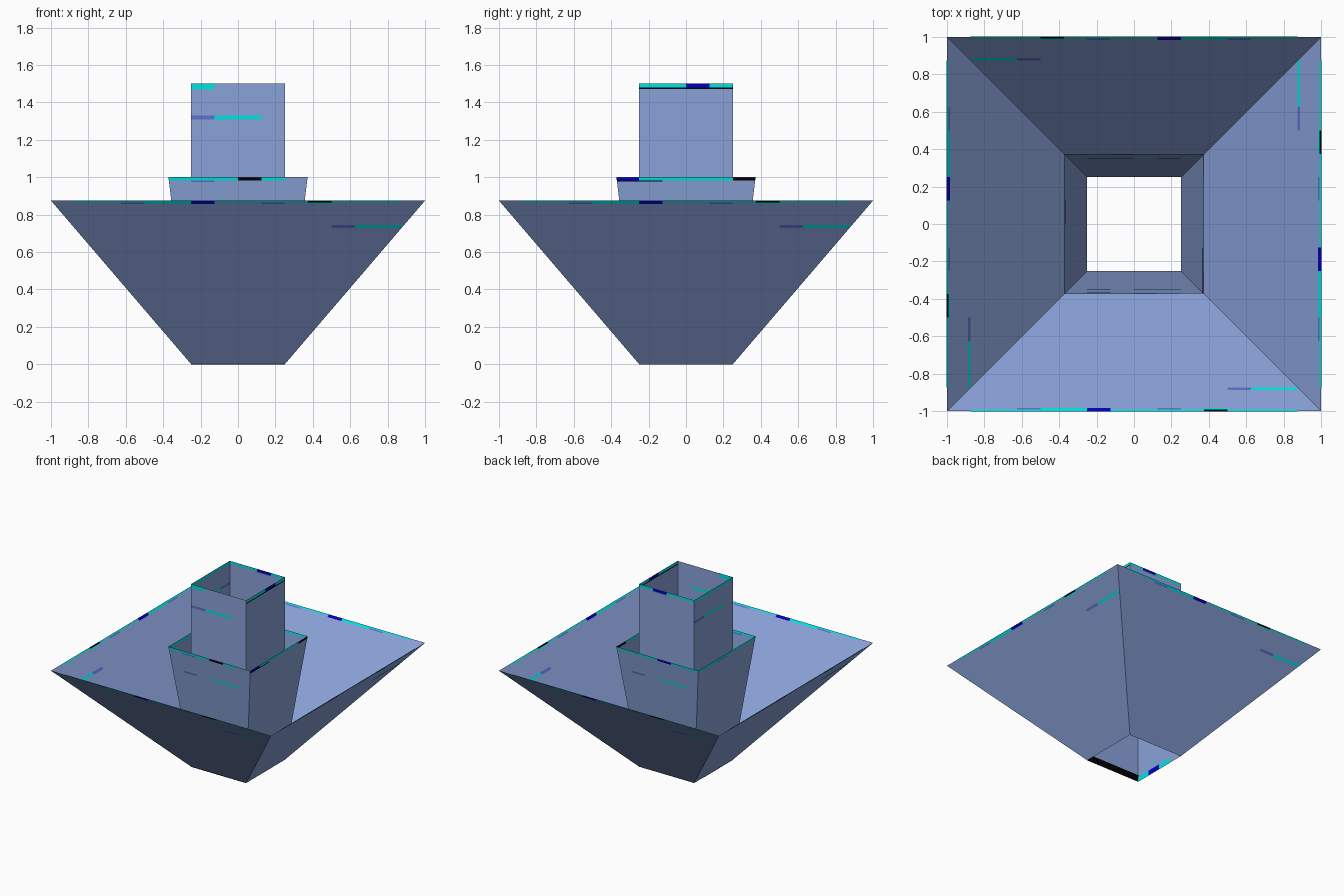
import bpy
import bmesh
from mathutils import Matrix, Vector

if "Cube" in bpy.data.objects:
    bpy.data.objects.remove(bpy.data.objects["Cube"])


def lin(r, g, b):
    f = lambda c: c / 12.92 if c <= 0.04045 else ((c + 0.055) / 1.055) ** 2.4
    return (f(r / 255), f(g / 255), f(b / 255), 1)


def material(name, rgb):
    m = bpy.data.materials.new(name)
    m.diffuse_color = lin(*rgb)
    m.use_nodes = True
    m.node_tree.nodes["Principled BSDF"].inputs["Base Color"].default_value = m.diffuse_color
    return m


MATS = [material("periwinkle", (138, 162, 217)), material("cyan", (0, 228, 225)),
        material("deep blue", (0, 0, 195)), material("black", (2, 2, 4)),
        material("violet", (100, 108, 205))]
CODE = {"c": 1, "d": 2, "k": 3, "v": 4}
TEXEL = 0.125


def tube(name, bottom, top, height, sides):
    """Open square tube; sides lists stripes (start, depth, thickness, code)
    for front, right, back and left, painted as thin plates on both faces."""
    bm = bmesh.new()
    slant = ((top - bottom) ** 2 + height ** 2) ** 0.5
    normal = Vector((0, -height, bottom - top)) / slant
    for k, stripes in enumerate(sides):
        turn = Matrix.Rotation(k * 1.5707963268, 3, "Z")

        def half(d):
            return top + (bottom - top) * d / slant

        def quad(u0, u1, d0, d1, offset, mat):
            pts = []
            for u, d in ((u0, d1), (u1, d1), (u1, d0), (u0, d0)):
                w = half(d)
                p = Vector((max(-w, min(w, u)), -w, height * (1 - d / slant)))
                pts.append(bm.verts.new(turn @ (p + normal * offset)))
            if offset < 0:
                pts.reverse()
            bm.faces.new(pts).material_index = mat

        quad(-9, 9, 0, slant, 0, 0)
        for start, depth, thick, code in stripes:
            for i, c in enumerate(code):
                if c in CODE:
                    u = start + i * TEXEL
                    for s in (1, -1):
                        quad(u, u + TEXEL, depth, depth + thick, s * 0.002, CODE[c])
    bmesh.ops.remove_doubles(bm, verts=bm.verts, dist=0.0002)
    mesh = bpy.data.meshes.new(name)
    bm.to_mesh(mesh)
    bm.free()
    for m in MATS:
        mesh.materials.append(m)
    ob = bpy.data.objects.new(name, mesh)
    bpy.context.collection.objects.link(ob)


# Wide flared bowl, the same markings on all four sides
bowl = [(-1, 0, 0.012, ".cccccdcccckccc."), (-1, 0.012, 0.01, "...vccd..v.c...."),
        (0.5, 0.17, 0.02, "vcc")]
tube("outer_bowl", 0.25, 1.0, 0.875, [bowl] * 4)

# Slightly flared collar
low = (-0.25, 0.17, 0.016, "v.cc")
tube("middle_collar", 0.25, 0.372, 1.0, [
    [(-0.375, 0, 0.016, "ccckc."), (-0.25, 0.016, 0.009, "v"), low],
    [(-0.375, 0, 0.016, "dccccK".lower()), (-0.375, 0.016, 0.007, "kk")],
    [(-0.375, 0, 0.016, "cccdcc"), low],
    [(-0.375, 0, 0.016, "cccccc"), (-0.125, 0.016, 0.009, "v")]])

# Straight central tube, with dark and cyan marks at the foot
mark = (-0.25, 0.17, 0.02, "vcc.")
tube("inner_tube", 0.25, 0.25, 1.5, [
    [(-0.25, 0, 0.03, "c..."), mark, (-0.25, 1.445, 0.055, "kkkk")],
    [(-0.25, 0, 0.02, "ccdc"), (-0.25, 0.02, 0.008, "kkkk")],
    [(-0.25, 0, 0.02, "cdcc"), (-0.125, 0.02, 0.008, "v")],
    [(-0.25, 0, 0.02, "cccc"), mark, (-0.125, 1.46, 0.04, "cdc")]])
